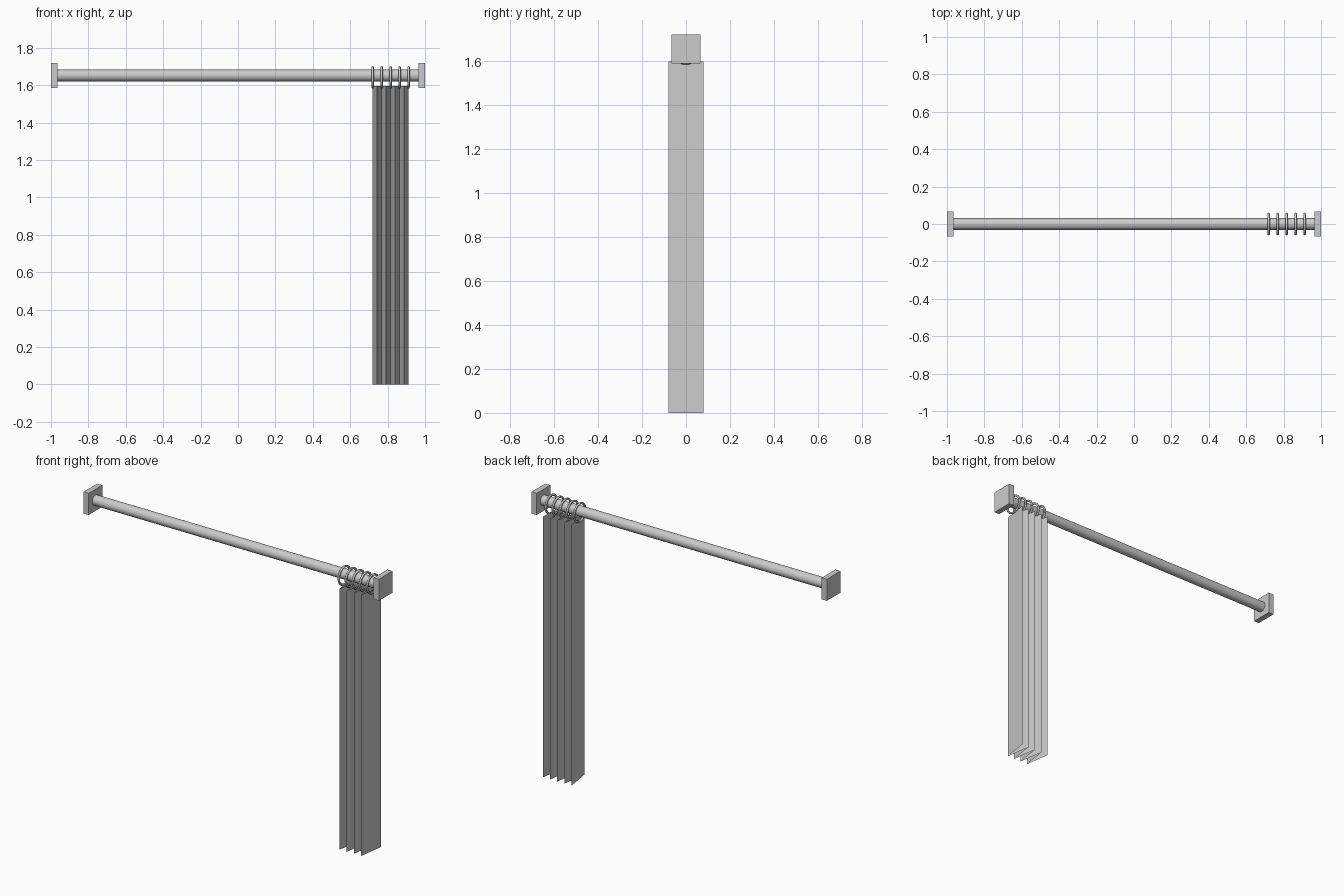
import bpy
import bmesh
from math import pi

cube = bpy.data.objects.get("Cube")
if cube:
    bpy.data.objects.remove(cube, do_unlink=True)

# One grey for every part
grey = bpy.data.materials.new("plain grey")
grey.use_nodes = True
colour = (0.6, 0.6, 0.6, 1)
grey.diffuse_color = colour
grey.node_tree.nodes["Principled BSDF"].inputs["Base Color"].default_value = colour

ROD_Z, RING_Z = 1.652, 1.642
RING_X = [0.72 + 0.048 * i for i in range(5)]


def finish(name, smooth=False):
    obj = bpy.context.object
    obj.name = name
    obj.data.materials.append(grey)
    if smooth:
        bpy.ops.object.shade_smooth_by_angle()
    return obj


# Rod
bpy.ops.mesh.primitive_cylinder_add(vertices=32, radius=0.031, depth=1.94,
                                    location=(0, 0, ROD_Z), rotation=(0, pi / 2, 0))
finish("rod", True)

# Square end brackets
for side, name in ((-1, "right_bracket"), (1, "left_bracket")):
    bpy.ops.mesh.primitive_cube_add(size=1, location=(side * 0.9825, 0, ROD_Z))
    finish(name).scale = (0.035, 0.132, 0.132)

# Hanging rings
for i, x in enumerate(RING_X):
    bpy.ops.mesh.primitive_torus_add(major_radius=0.054, minor_radius=0.0065,
                                     major_segments=32, minor_segments=12,
                                     location=(x, 0, RING_Z), rotation=(0, pi / 2, 0))
    finish(f"ring_{i + 1}", True)

# Pleated curtain: back folds under the rings, front folds between them
bm = bmesh.new()
folds = []
for i in range(2 * len(RING_X) - 1):
    x, y = RING_X[0] + 0.024 * i, 0.08 if i % 2 == 0 else -0.08
    folds.append([bm.verts.new((x, y, z)) for z in (0, 1.597)])
for a, b in zip(folds, folds[1:]):
    bm.faces.new((a[0], b[0], b[1], a[1]))
mesh = bpy.data.meshes.new("curtain")
bm.to_mesh(mesh)
bm.free()
mesh.materials.append(grey)
bpy.context.collection.objects.link(bpy.data.objects.new("curtain", mesh))
